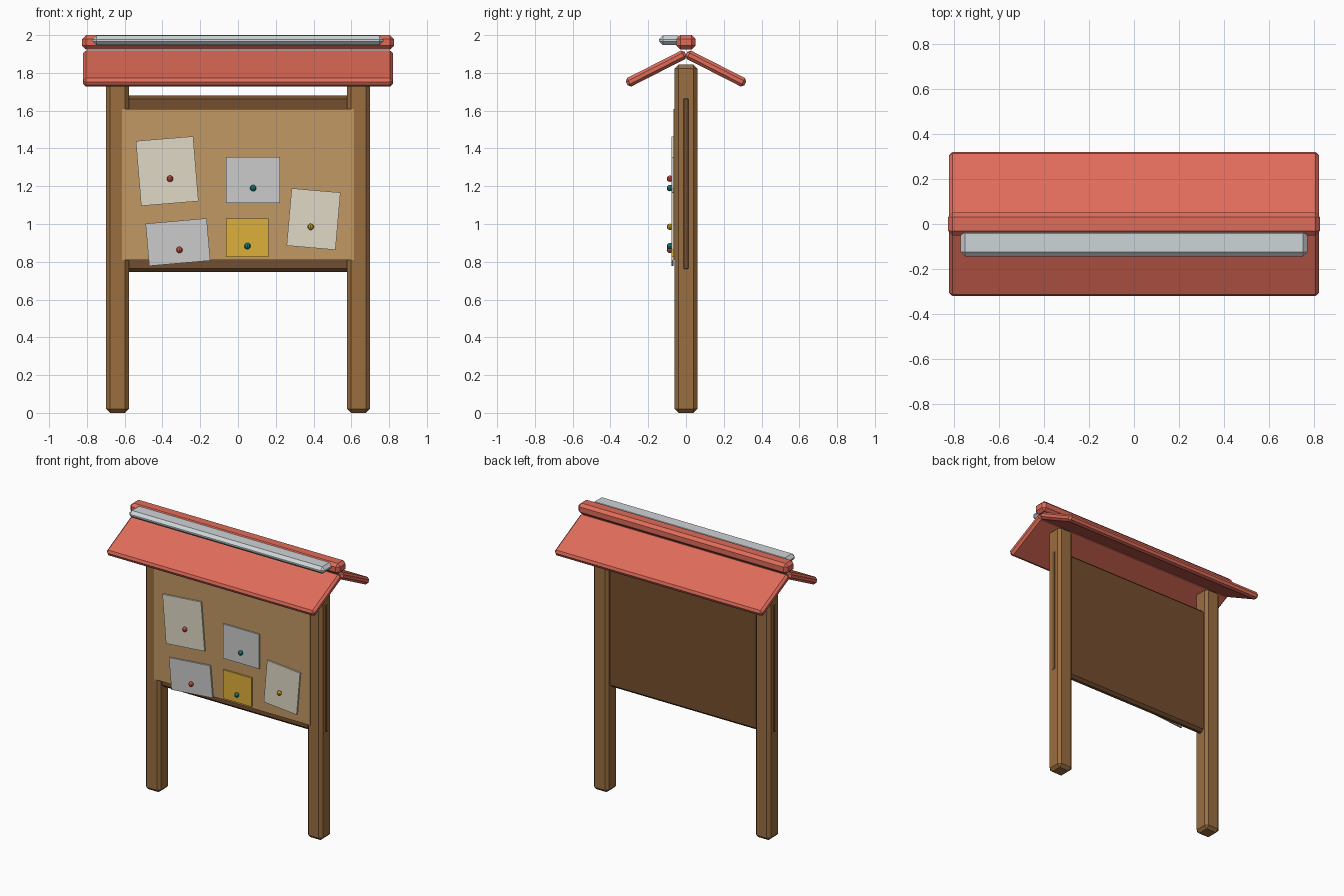
import bpy, bmesh
from math import radians
from mathutils import Matrix

if "Cube" in bpy.data.objects:
    bpy.data.objects.remove(bpy.data.objects["Cube"])

mats = {}
def mat(name, srgb):
    m = bpy.data.materials.new(name)
    m.diffuse_color = [(c / 255 / 12.92) if c < 11 else ((c / 255 + 0.055) / 1.055) ** 2.4 for c in srgb] + [1]
    m.use_nodes = True
    m.node_tree.nodes["Principled BSDF"].inputs["Base Color"].default_value = m.diffuse_color
    mats[name] = m

mat("post_wood", (154, 110, 64))
mat("dark_wood", (116, 78, 46))
mat("cork", (194, 153, 101))
mat("roof_red", (224, 108, 90))
mat("light_grey", (206, 212, 214))
mat("cream", (224, 217, 198))
mat("white", (219, 219, 219))
mat("yellow", (222, 176, 58))
mat("pin_red", (200, 80, 66))
mat("pin_teal", (30, 125, 125))
mat("pin_gold", (200, 150, 30))

def finish(name, bm, material, loc, rot):
    me = bpy.data.meshes.new(name)
    bm.to_mesh(me)
    bm.free()
    me.materials.append(mats[material])
    ob = bpy.data.objects.new(name, me)
    ob.location, ob.rotation_euler = loc, rot
    bpy.context.collection.objects.link(ob)
    return ob

def box(name, loc, size, material, bevel=0, rot=(0, 0, 0)):
    bm = bmesh.new()
    bmesh.ops.create_cube(bm, size=1, matrix=Matrix.Diagonal((*size, 1)))
    ob = finish(name, bm, material, loc, rot)
    if bevel:
        b = ob.modifiers.new("bevel", "BEVEL")
        b.width, b.segments = bevel, 1
    return ob

# Posts and roof slopes, mirrored left/right and front/back
for s, side, face in ((-1, "left", "front"), (1, "right", "back")):
    box(side + "_post", (s * 0.638, 0, 0.922), (0.12, 0.12, 1.844), "post_wood", 0.02)
    box(face + "_roof_panel", (0, s * 0.158, 1.823), (1.64, 0.35, 0.05),
        "roof_red", 0.015, (radians(-27 * s), 0, 0))

# Board and cork face
box("back_board", (0, 0, 1.213), (1.4, 0.056, 0.935), "dark_wood", 0.018)
box("cork_panel", (0, -0.045, 1.21), (1.23, 0.044, 0.8), "cork")

# Ridge cap and the pale strip along its front
box("ridge_cap", (0, 0, 1.962), (1.65, 0.1, 0.076), "roof_red", 0.02)
box("ridge_strip", (0, -0.083, 1.972), (1.54, 0.12, 0.05), "light_grey", 0.02)

# Notices: x, z, width, height, tilt, colour, pin x, pin z, pin colour
notices = [
    (-0.375, 1.28, 0.305, 0.345, 4.7, "cream", -0.36, 1.24, "pin_red"),
    (0.079, 1.233, 0.285, 0.245, 0, "white", 0.08, 1.19, "pin_teal"),
    (0.4, 1.026, 0.26, 0.305, -5, "cream", 0.385, 0.985, "pin_gold"),
    (-0.318, 0.904, 0.325, 0.225, 5, "white", -0.31, 0.863, "pin_red"),
    (0.048, 0.927, 0.225, 0.205, 0, "yellow", 0.05, 0.883, "pin_teal"),
]
for i, (x, z, w, h, tilt, col, px, pz, pcol) in enumerate(notices, 1):
    box(f"notice_{i}", (x, -0.072, z), (w, 0.012, h), col, 0, (0, radians(-tilt), 0))
    bm = bmesh.new()
    bmesh.ops.create_uvsphere(bm, u_segments=8, v_segments=6, radius=0.017)
    finish(f"pin_{i}", bm, pcol, (px, -0.085, pz), (0, 0, 0))
